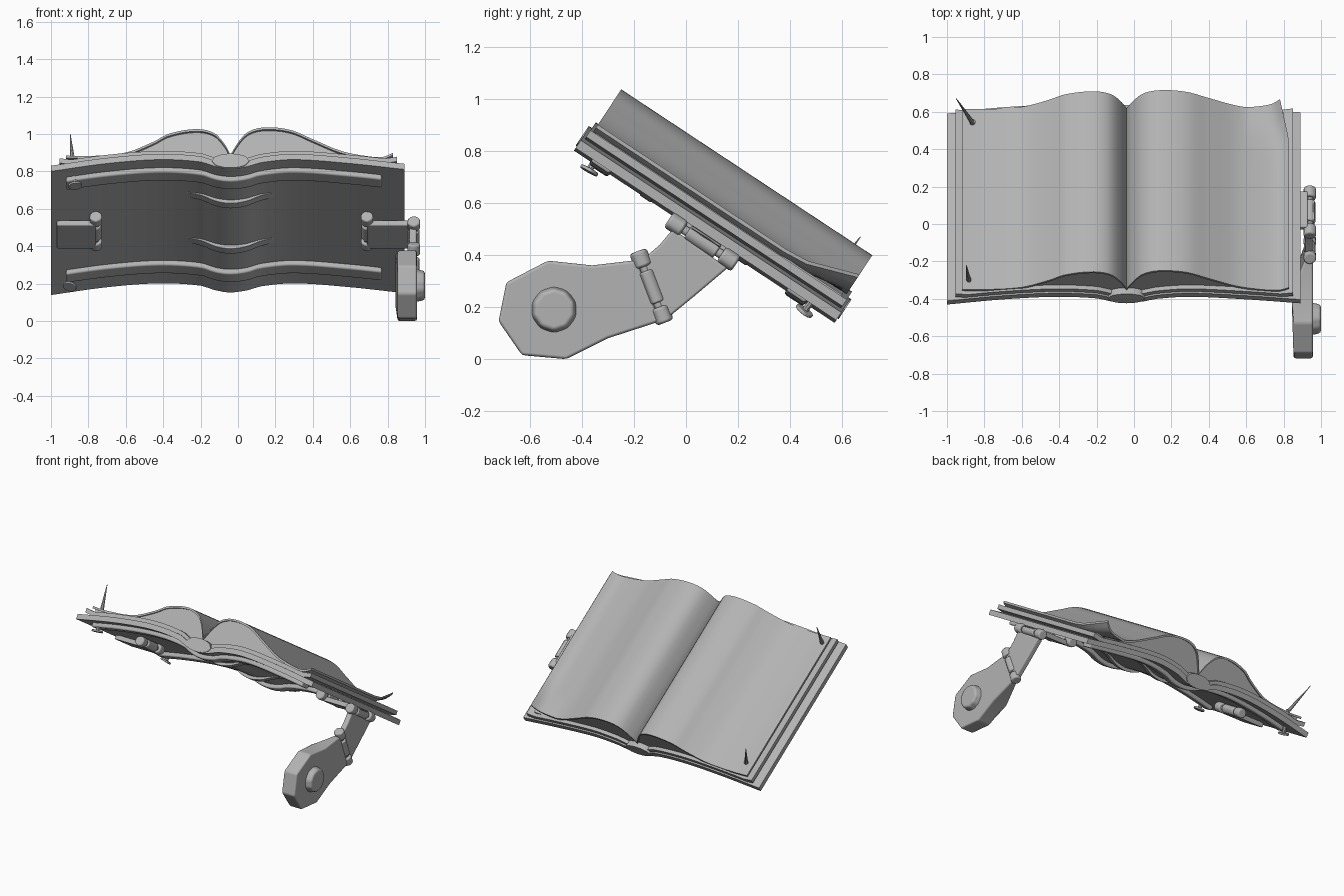
import bpy, bmesh, math
from mathutils import Matrix, Vector

old = bpy.data.objects.get("Cube")
if old:
    bpy.data.objects.remove(old, do_unlink=True)

grey = bpy.data.materials.new("plain_grey")
grey.use_nodes = True
COLOUR = (0.45, 0.45, 0.45, 1)
grey.diffuse_color = COLOUR
grey.node_tree.nodes["Principled BSDF"].inputs["Base Color"].default_value = COLOUR

# Book frame: x across, s down the page, h out of the page
BOOK = Matrix.Translation((0, 0.07, 0.47)) @ Matrix.Rotation(math.radians(-33.45), 4, 'X')
WORLD = Matrix.Identity(4)
parts = []


def finish(name, bm, frame=WORLD, bevel=0):
    bmesh.ops.recalc_face_normals(bm, faces=bm.faces)
    mesh = bpy.data.meshes.new(name)
    bm.to_mesh(mesh)
    bm.free()
    mesh.materials.append(grey)
    ob = bpy.data.objects.new(name, mesh)
    bpy.context.scene.collection.objects.link(ob)
    ob.matrix_world = frame
    if bevel:
        mod = ob.modifiers.new("bevel", 'BEVEL')
        mod.width, mod.segments = bevel, 2
        mod.harden_normals = True
    parts.append(ob)
    return ob


def curve(pts):
    """Smooth height function through (x, h) points."""
    n = len(pts)

    def slope(i):
        a, b = pts[max(i - 1, 0)], pts[min(i + 1, n - 1)]
        return (b[1] - a[1]) / (b[0] - a[0])

    def f(x):
        i = 0
        while i < n - 2 and x > pts[i + 1][0]:
            i += 1
        (x0, a), (x1, b) = pts[i], pts[i + 1]
        w = x1 - x0
        t = min(max((x - x0) / w, 0), 1)
        return (a * (1 + 2 * t) * (1 - t) ** 2 + b * t * t * (3 - 2 * t)
                + w * t * (1 - t) * (slope(i) * (1 - t) - slope(i + 1) * t))
    return f


def slab(name, x0, x1, s0, s1, low, high, nx=40, ns=1, warp=None, bevel=0):
    """Solid between two height functions."""
    bm = bmesh.new()
    grid = []
    for k in range(ns + 1):
        s = s0 + (s1 - s0) * k / ns
        row = []
        for i in range(nx + 1):
            x = x0 + (x1 - x0) * i / nx
            pair = []
            for f in (low, high):
                p = Vector((x, s, f(x)))
                pair.append(bm.verts.new(warp(p) if warp else p))
            row.append(pair)
        grid.append(row)
    for k in range(ns):
        for side in (0, 1):
            for i in range(nx):
                a, b = grid[k], grid[k + 1]
                bm.faces.new((a[i][side], a[i + 1][side], b[i + 1][side], b[i][side]))
        for i in (0, nx):
            a, b = grid[k][i], grid[k + 1][i]
            bm.faces.new((a[0], a[1], b[1], b[0]))
    for row in (grid[0], grid[-1]):
        for i in range(nx):
            bm.faces.new((row[i][0], row[i + 1][0], row[i + 1][1], row[i][1]))
    return finish(name, bm, BOOK, bevel)


def rod(name, p, q, r, r2=None, sides=12, frame=WORLD, bevel=0):
    p, q = Vector(p), Vector(q)
    d = q - p
    m = Matrix.Translation((p + q) / 2) @ d.to_track_quat('Z', 'Y').to_matrix().to_4x4()
    bm = bmesh.new()
    bmesh.ops.create_cone(bm, cap_ends=True, segments=sides, radius1=r,
                          radius2=r if r2 is None else r2, depth=d.length, matrix=m)
    return finish(name, bm, frame, bevel)


def barrel(name, p, q, r, frame=WORLD):
    """Hinge: two end knobs, a middle sleeve and a thin pin."""
    p, q = Vector(p), Vector(q)
    rod(name + "_pin", p, q, r * 0.55, frame=frame)
    for label, a, b, k in (("knob_a", 0, 0.22, 1.1), ("sleeve", 0.28, 0.72, 0.95), ("knob_b", 0.78, 1, 1.1)):
        rod(f"{name}_{label}", p.lerp(q, a), p.lerp(q, b), r * k, frame=frame, bevel=0.012)


def prism(name, outline, inner, outer, bevel):
    """Side outline in (y, z) given thickness in x; inner is a rule of y."""
    bm = bmesh.new()
    a = [bm.verts.new((inner(y), y, z)) for y, z in outline]
    b = [bm.verts.new((outer, y, z)) for y, z in outline]
    bm.faces.new(a)
    bm.faces.new(b)
    for i in range(len(a)):
        j = (i + 1) % len(a)
        bm.faces.new((a[i], a[j], b[j], b[i]))
    return finish(name, bm, WORLD, bevel)


# Cover, with a soft wave on each side of the spine
under = curve([(-1, 0), (-0.7, 0.05), (-0.42, 0.075), (-0.2, 0.06), (-0.12, 0.03), (-0.04, 0.018),
               (0.05, 0.03), (0.12, 0.055), (0.3, 0.075), (0.6, 0.05), (0.89, 0.012)])
slab("cover", -1, 0.89, -0.6, 0.6, under, lambda x: under(x) + 0.036, nx=54)


def lens(sign):
    return lambda x: 0.065 + sign * 0.045 * math.sqrt(max(0, 1 - ((x + 0.04) / 0.1) ** 2))


slab("spine_core", -0.14, 0.06, -0.605, 0.605, lens(-1), lens(1), nx=12)


# Endpaper layer with lifted outer edges
def endpaper(x):
    edge = max(0, abs(x + 0.0525) - 0.84) / 0.06
    return under(x) + 0.036 + 0.02 * edge


slab("endpapers", -0.955, 0.85, -0.59, 0.59, lambda x: endpaper(x) - 0.004,
     lambda x: endpaper(x) + 0.026, nx=54)

# Page blocks under a thin top sheet on each side
left_page = curve([(-0.92, 0.115), (-0.8, 0.112), (-0.6, 0.135), (-0.45, 0.205), (-0.37, 0.255),
                   (-0.22, 0.285), (-0.12, 0.255), (-0.06, 0.17), (-0.04, 0.12)])
right_page = curve([(-0.04, 0.12), (0, 0.2), (0.05, 0.265), (0.14, 0.296), (0.28, 0.28), (0.4, 0.22),
                    (0.55, 0.146), (0.7, 0.11), (0.78, 0.108), (0.83, 0.134)])


def curl(p):
    t = max(0, (p.x - 0.6) / 0.23) * max(0, (p.y - 0.36) / 0.22)
    return p + Vector((-0.05 * t, 0, 0.075 * t))


for side, page, x0, x1 in (("left_hand", left_page, -0.92, -0.04), ("right_hand", right_page, -0.04, 0.83)):
    slab(side + "_top_sheet", x0, x1, -0.578, 0.578, lambda x: page(x) - 0.014, page,
         nx=36, ns=12, warp=curl)
    slab(side + "_page_block", max(x0, -0.9), min(x1, 0.8), -0.565, 0.565,
         lambda x: min(under(x) + 0.05, page(x) - 0.016), lambda x: page(x) - 0.01, nx=36)

# Bars and spine ridges across the underside
for name, s in (("upper_bar", -0.48), ("lower_bar", 0.42)):
    slab(name, -0.92, 0.77, s - 0.045, s + 0.045, lambda x: under(x) - 0.03,
         lambda x: under(x) + 0.005, nx=48, bevel=0.012)
for name, s in (("upper_spine_ridge", -0.27), ("lower_spine_ridge", 0.17)):
    slab(name, -0.3, 0.22, s - 0.025, s + 0.025,
         lambda x: under(x) + 0.004 - 0.026 * math.sin(math.pi * (x + 0.3) / 0.52),
         lambda x: under(x) + 0.01, nx=20, bevel=0.006)

# Hinged clasp plates on both edges of the underside
for name, pin, x0, x1 in (("right_clasp", -0.76, -0.97, -0.76), ("left_clasp", 0.69, 0.69, 0.93)):
    barrel(name + "_hinge", (pin, -0.15, 0.012), (pin, 0.15, 0.012), 0.032, BOOK)
    slab(name + "_plate", x0, x1, -0.11, 0.12, lambda x: -0.022, lambda x: 0.012, nx=4, bevel=0.008)
barrel("outer_hinge", (0.94, -0.15, -0.02), (0.94, 0.16, -0.02), 0.032, BOOK)

# Folding clasp arm
prism("arm_link", [(-0.05, 0.5), (0.16, 0.35), (0.03, 0.24), (-0.08, 0.15), (-0.17, 0.38), (-0.1, 0.44)],
      lambda y: 0.915, 0.955, 0.01)
barrel("arm_hinge", (0.94, -0.185, 0.415), (0.94, -0.08, 0.14), 0.032)
prism("clasp_body", [(-0.19, 0.38), (-0.36, 0.36), (-0.53, 0.378), (-0.69, 0.295), (-0.72, 0.145),
                     (-0.63, 0.015), (-0.46, 0), (-0.3, 0.08), (-0.1, 0.145)],
      lambda y: 0.852 if y < -0.28 else 0.915, 0.957, 0.012)
rod("clasp_boss", (0.94, -0.507, 0.19), (1, -0.507, 0.19), 0.093, 0.08, sides=10, bevel=0.015)

# Nails driven through the bars, the lower one bent
for name, path in (("upper_nail", [(-0.87, -0.372, 0.725), (-0.885, -0.29, 0.87), (-0.897, -0.22, 1.0)]),
                   ("lower_nail", [(-0.9, 0.455, 0.185), (-0.86, 0.55, 0.31), (-0.95, 0.67, 0.47)])):
    a, b, c = map(Vector, path)
    lift = (b - a).normalized() * 0.014
    rod(name + "_head", a - lift / 2, a + lift / 2, 0.038, bevel=0.004)
    rod(name + "_shaft", a, b, 0.013, sides=8)
    rod(name + "_tip", b - lift, c, 0.013, 0.002, sides=8)

# Smooth shading with crisp edges
bpy.ops.object.select_all(action='DESELECT')
for ob in parts:
    ob.select_set(True)
bpy.context.view_layer.objects.active = parts[0]
bpy.ops.object.shade_smooth_by_angle(angle=math.radians(40))
